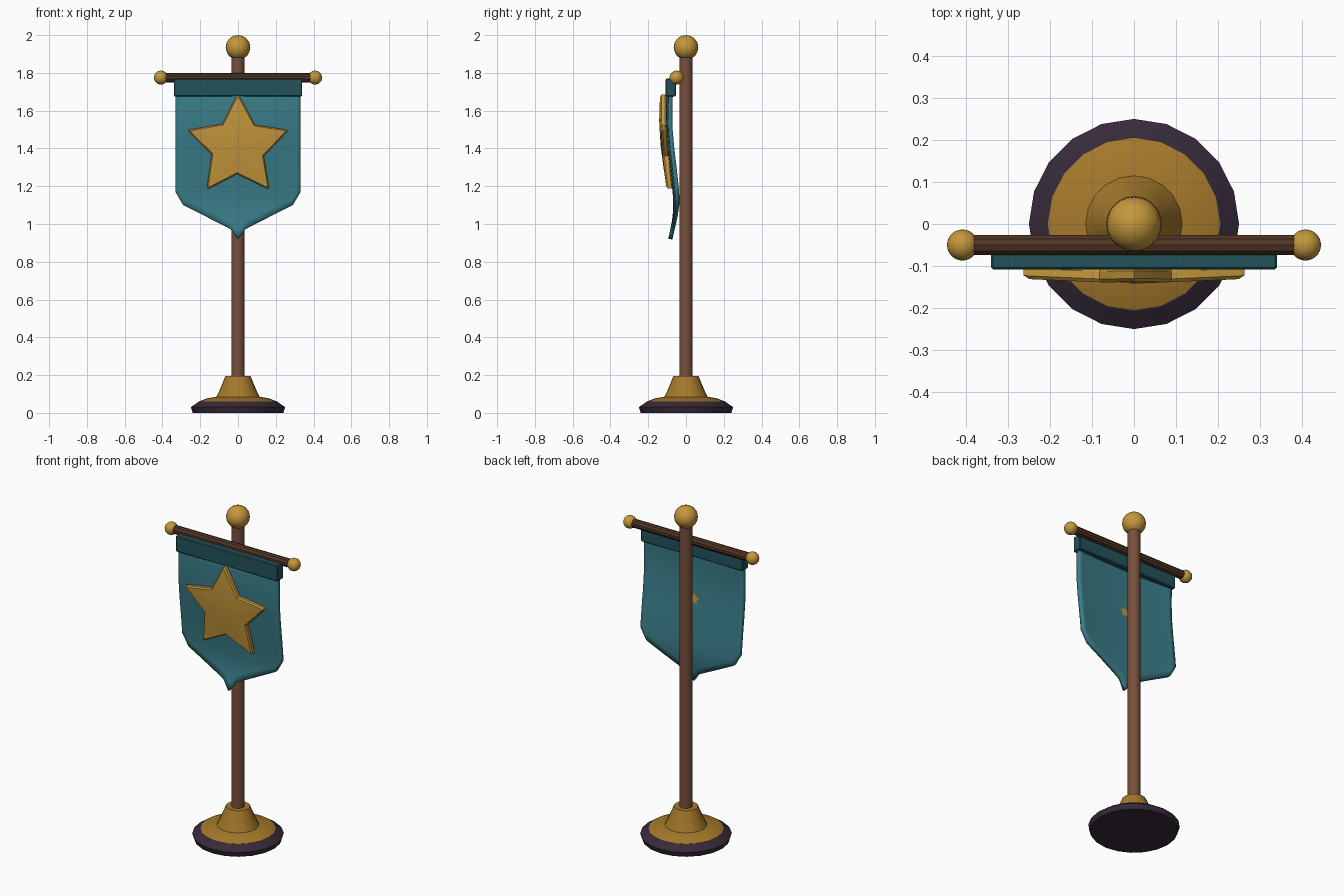
import bpy, bmesh, math
from mathutils import Vector

if "Cube" in bpy.data.objects:
    bpy.data.objects.remove(bpy.data.objects["Cube"])


def material(name, rgb):
    m = bpy.data.materials.new(name)
    m.diffuse_color = (*rgb, 1)
    m.use_nodes = True
    m.node_tree.nodes["Principled BSDF"].inputs["Base Color"].default_value = m.diffuse_color
    return m


TEAL = material("teal cloth", (0.042, 0.205, 0.25))
DARK_TEAL = material("dark teal", (0.017, 0.084, 0.105))
GOLD = material("gold", (0.56, 0.31, 0.045))
OLD_GOLD = material("old gold", (0.38, 0.19, 0.024))
BROWN = material("brown wood", (0.19, 0.08, 0.045))
DARK_BROWN = material("dark wood", (0.085, 0.036, 0.018))
PLUM = material("dark plum", (0.038, 0.023, 0.042))


def finish(name, bm, mat, angle=30):
    bmesh.ops.recalc_face_normals(bm, faces=bm.faces)
    me = bpy.data.meshes.new(name)
    bm.to_mesh(me)
    bm.free()
    ob = bpy.data.objects.new(name, me)
    bpy.context.collection.objects.link(ob)
    me.materials.append(mat)
    bpy.ops.object.select_all(action='DESELECT')
    ob.select_set(True)
    bpy.context.view_layer.objects.active = ob
    bpy.ops.object.shade_smooth_by_angle(angle=math.radians(angle))
    return ob


def lathe(name, profile, sides, mat):
    """Capped solid of revolution around z from (radius, z) points."""
    bm = bmesh.new()
    rings = [[bm.verts.new((r * math.cos(2 * math.pi * i / sides),
                            r * math.sin(2 * math.pi * i / sides), z))
              for i in range(sides)] for r, z in profile]
    for a, b in zip(rings, rings[1:]):
        for i in range(sides):
            j = (i + 1) % sides
            bm.faces.new((a[i], a[j], b[j], b[i]))
    bm.faces.new(rings[0][::-1])
    bm.faces.new(rings[-1])
    return finish(name, bm, mat)


def ball(name, radius, location):
    bm = bmesh.new()
    bmesh.ops.create_uvsphere(bm, u_segments=24, v_segments=14, radius=radius)
    bmesh.ops.translate(bm, verts=bm.verts, vec=location)
    return finish(name, bm, GOLD, 60)


def interp(points, t):
    for (a, va), (b, vb) in zip(points, points[1:]):
        if t <= b:
            return va + (vb - va) * max(0, t - a) / (b - a)
    return points[-1][1]


# Depth of the hanging cloth by height, bulging slightly at the middle
DRAPE = [(0.92, -0.08), (1.0, -0.062), (1.05, -0.055), (1.12, -0.053), (1.2, -0.06),
         (1.3, -0.071), (1.4, -0.083), (1.5, -0.092), (1.6, -0.094), (1.7, -0.09)]


def drape(x, z):
    return interp(DRAPE, z) + 0.12 * x * x - 0.003


# Stand
lathe("base_plinth", [(0.24, 0), (0.25, 0.03), (0.207, 0.06)], 20, PLUM)
lathe("base_collar", [(0.205, 0.055), (0.205, 0.061), (0.165, 0.077), (0.115, 0.085),
                      (0.1, 0.115), (0.085, 0.15), (0.073, 0.18), (0.066, 0.195)],
      20, OLD_GOLD)
lathe("pole", [(0.035, 0.15), (0.035, 1.92)], 16, BROWN)
ball("pole_finial", 0.065, (0, 0, 1.935))

# Crossbar with end balls
bar = lathe("crossbar", [(0.025, -0.4), (0.025, 0.4)], 10, DARK_BROWN)
bar.rotation_euler = (0, math.pi / 2, 0)
bar.location = (0, -0.05, 1.775)
for side, label in ((-1, "left"), (1, "right")):
    ball(label + "_bar_ball", 0.037, (side * 0.408, -0.05, 1.775))

# Header band
bm = bmesh.new()
bmesh.ops.create_cube(bm, size=1)
bmesh.ops.scale(bm, verts=bm.verts, vec=(0.68, 0.055, 0.095))
bmesh.ops.translate(bm, verts=bm.verts, vec=(0, -0.081, 1.7225))
bmesh.ops.bevel(bm, geom=bm.edges[:], offset=0.005, segments=1, affect='EDGES')
finish("header_band", bm, DARK_TEAL)

# Cloth with pointed lower edge
HEM = [(0, 0.92), (0.04, 0.975), (0.29, 1.10), (0.33, 1.17)]
half = [0.02, 0.04, 0.09, 0.14, 0.19, 0.24, 0.29, 0.31, 0.33]
columns = [-x for x in reversed(half)] + [0] + half
ROWS = 18
bm = bmesh.new()
grid = []
for x in columns:
    low = interp(HEM, abs(x))
    zs = [1.7 + (low - 1.7) * r / ROWS for r in range(ROWS + 1)]
    grid.append([bm.verts.new((x, drape(x, z), z)) for z in zs])
for a, b in zip(grid, grid[1:]):
    for r in range(ROWS):
        bm.faces.new((a[r], a[r + 1], b[r + 1], b[r]))
cloth = finish("banner_cloth", bm, TEAL, 40)
mod = cloth.modifiers.new("thickness", 'SOLIDIFY')
mod.thickness = 0.022
mod.offset = 0

# Star: blunt-tipped outline, stacked as bevelled layers and bent to the cloth
STAR_Z = 1.41
outline = []
for k in range(5):
    a = math.pi / 2 + k * 2 * math.pi / 5
    tip = Vector((math.cos(a), math.sin(a))) * 0.283
    notches = [Vector((math.cos(a + s * math.pi / 5), math.sin(a + s * math.pi / 5))) * 0.143
               for s in (-1, 1)]
    outline += [tip.lerp(notches[0], 0.09), tip * 0.975, tip.lerp(notches[1], 0.09),
                notches[1].lerp(tip, 0.03)]
bm = bmesh.new()
layers = []
for scale, depth in ((0.5, -0.010), (0.97, -0.012), (1, -0.018), (1, -0.036),
                     (0.95, -0.044), (0.5, -0.046)):
    ring = []
    for p in outline:
        x, z = p.x * scale, STAR_Z + p.y * scale
        ring.append(bm.verts.new((x, drape(x, z) + depth, z)))
    layers.append(ring)
n = len(outline)
for a, b in zip(layers, layers[1:]):
    for i in range(n):
        j = (i + 1) % n
        bm.faces.new((a[i], a[j], b[j], b[i]))
# Front centre is nearly flat; back centre pokes through the cloth
for ring, depth in ((layers[0], 0.018), (layers[-1], -0.047)):
    c = bm.verts.new((0, drape(0, STAR_Z) + depth, STAR_Z))
    for i in range(n):
        bm.faces.new((ring[i], ring[(i + 1) % n], c))
finish("star_emblem", bm, GOLD, 30)
